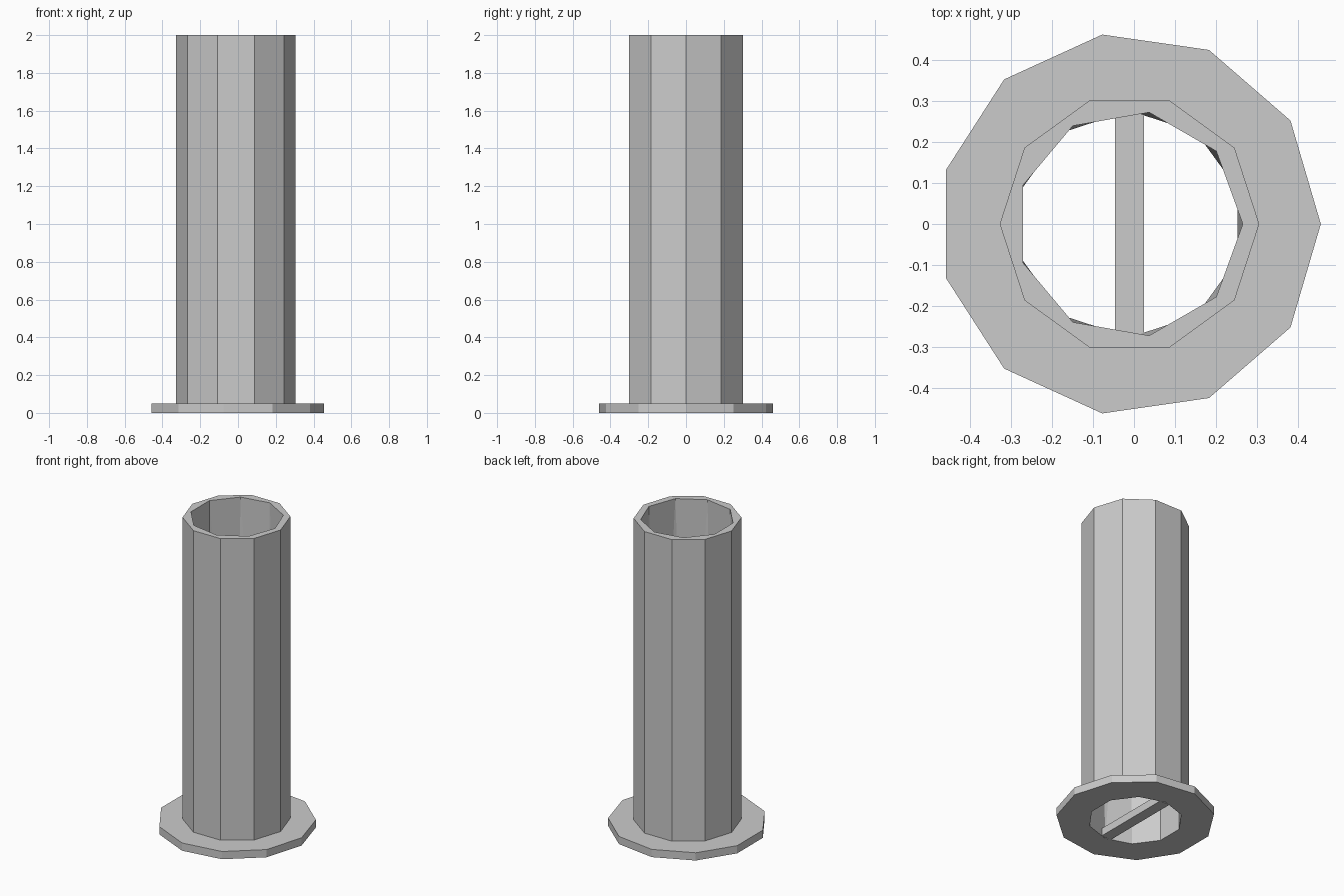
import bpy, bmesh
from math import cos, sin, pi

CX = -0.011      # shared axis of the tube and flange
THICK = 0.05     # flange and crossbar height
HEIGHT = 2.0

old = bpy.data.objects.get("Cube")
if old:
    bpy.data.objects.remove(old, do_unlink=True)

grey = bpy.data.materials.new("plain grey")
grey.use_nodes = True
grey.diffuse_color = (0.6, 0.6, 0.6, 1)
grey.node_tree.nodes["Principled BSDF"].inputs["Base Color"].default_value = (0.6, 0.6, 0.6, 1)


def ring(bm, sides, radius, z, turn=0.0):
    """Closed polygon loop of vertices around the shared axis."""
    angles = [turn + 2 * pi * i / sides for i in range(sides)]
    return [bm.verts.new((CX + radius * cos(a), radius * sin(a), z)) for a in angles]


def bridge(bm, a, b, turn_b=0.0):
    """Join two loops, which may differ in side count, with quads or triangles."""
    na, nb = len(a), len(b)
    if na == nb:
        for i in range(na):
            j = (i + 1) % na
            bm.faces.new((a[i], a[j], b[j], b[i]))
        return
    i = j = 0
    while i < na or j < nb:
        next_a = (i + 0.5) / na
        next_b = (j + 0.5) / nb + turn_b / (2 * pi)
        if j >= nb or (i < na and next_a <= next_b):
            bm.faces.new((a[i % na], a[(i + 1) % na], b[j % nb]))
            i += 1
        else:
            bm.faces.new((a[i % na], b[(j + 1) % nb], b[j % nb]))
            j += 1


def finish(bm, name):
    bmesh.ops.recalc_face_normals(bm, faces=bm.faces)
    mesh = bpy.data.meshes.new(name)
    bm.to_mesh(mesh)
    bm.free()
    mesh.materials.append(grey)
    obj = bpy.data.objects.new(name, mesh)
    bpy.context.collection.objects.link(obj)


# Flanged tube: one closed skin, ten-sided outside, nine-sided mouth
bm = bmesh.new()
half = pi / 10
mouth = ring(bm, 9, 0.276, HEIGHT)
tube_top = ring(bm, 10, 0.316, HEIGHT)
tube_foot = ring(bm, 10, 0.316, THICK)
flange_top = ring(bm, 11, 0.466, THICK)
flange_foot = ring(bm, 11, 0.466, 0)
bore_foot = ring(bm, 10, 0.276, 0, half)
bridge(bm, mouth, tube_top)
bridge(bm, tube_top, tube_foot)
bridge(bm, tube_foot, flange_top)
bridge(bm, flange_top, flange_foot)
bridge(bm, flange_foot, bore_foot, half)
bridge(bm, mouth, bore_foot, half)
finish(bm, "flanged_tube")

# Flat bar across the bottom opening
bm = bmesh.new()
bmesh.ops.create_cube(bm, size=1)
for v in bm.verts:
    v.co = (CX + v.co.x * 0.07, v.co.y * 0.535, (v.co.z + 0.5) * THICK)
finish(bm, "crossbar")
